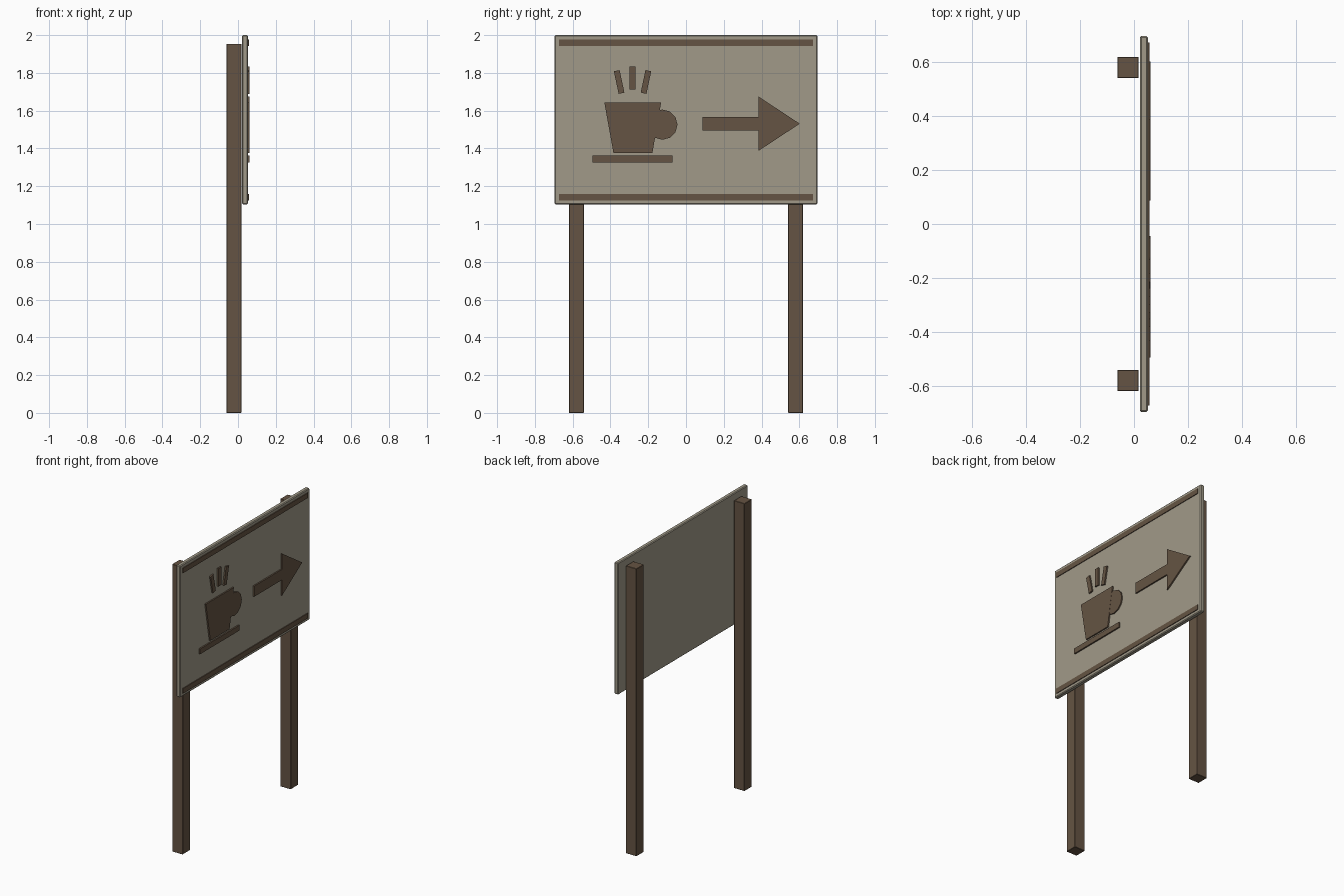
import bpy, bmesh, math
from mathutils import Matrix, Vector

cube = bpy.data.objects.get("Cube")
if cube:
    bpy.data.objects.remove(cube, do_unlink=True)


def material(name, rgb):
    m = bpy.data.materials.new(name)
    m.use_nodes = True
    m.diffuse_color = (*rgb, 1)
    m.node_tree.nodes["Principled BSDF"].inputs["Base Color"].default_value = (*rgb, 1)
    return m


BROWN = material("dark brown wood", (0.130, 0.088, 0.056))
CREAM = material("weathered cream board", (0.356, 0.323, 0.250))

BOARD_BACK, BOARD_FACE = 0.022, 0.052


def finish(name, bm, mat):
    bmesh.ops.recalc_face_normals(bm, faces=bm.faces)
    mesh = bpy.data.meshes.new(name)
    bm.to_mesh(mesh)
    bm.free()
    mesh.materials.append(mat)
    obj = bpy.data.objects.new(name, mesh)
    bpy.context.collection.objects.link(obj)
    return obj


def box(name, center, size, mat, tilt=0, bevel=0):
    bm = bmesh.new()
    place = (Matrix.Translation(center) @ Matrix.Rotation(tilt, 4, 'X')
             @ Matrix.Diagonal((*size, 1)))
    bmesh.ops.create_cube(bm, size=1, matrix=place)
    if bevel:
        bmesh.ops.bevel(bm, geom=bm.edges[:], offset=bevel, segments=1, affect='EDGES')
    return finish(name, bm, mat)


def plate(name, outline, top=0.0615):
    """Flat (y, z) outline raised from the board face."""
    bm = bmesh.new()
    face = bm.faces.new([bm.verts.new((BOARD_FACE, y, z)) for y, z in outline])
    ext = bmesh.ops.extrude_face_region(bm, geom=[face])
    moved = [g for g in ext["geom"] if isinstance(g, bmesh.types.BMVert)]
    bmesh.ops.translate(bm, vec=(top - BOARD_FACE, 0, 0), verts=moved)
    return finish(name, bm, BROWN)


def bar(name, y, z, width, height, tilt=0, top=0.0615):
    x = (BOARD_FACE + top) / 2
    return box(name, (x, y, z), (top - BOARD_FACE, width, height), BROWN, tilt)


# Posts
for side, y in (("right", -0.58), ("left", 0.58)):
    box(side + "_post", (-0.022, y, 0.977), (0.079, 0.079, 1.954), BROWN, bevel=0.002)

# Board
box("sign_board", ((BOARD_BACK + BOARD_FACE) / 2, 0, 1.552),
    (BOARD_FACE - BOARD_BACK, 1.392, 0.896), CREAM, bevel=0.005)

# Border strips
for side, z in (("upper", 1.96), ("lower", 1.142)):
    bar(side + "_strip", 0, z, 1.344, 0.034, top=0.057)

# Cup with handle and saucer
plate("cup_body", [(-0.432, 1.642), (-0.132, 1.642), (-0.178, 1.376), (-0.384, 1.376)])
plate("cup_handle", [(-0.125 + 0.08 * math.cos(i * math.tau / 12),
                      1.526 + 0.08 * math.sin(i * math.tau / 12)) for i in range(12)],
      top=0.0605)
bar("saucer", -0.283, 1.344, 0.424, 0.036)

# Steam, fanned outwards
for name, step in (("right", -1), ("middle", 0), ("left", 1)):
    bar(name + "_steam", -0.283 + 0.071 * step, 1.772 - 0.02 * abs(step),
        0.031, 0.122, tilt=-step * math.radians(12))

# Arrow
plate("arrow", [(0.087, 1.495), (0.385, 1.495), (0.385, 1.388), (0.602, 1.531),
                (0.385, 1.674), (0.385, 1.567), (0.087, 1.567)])
